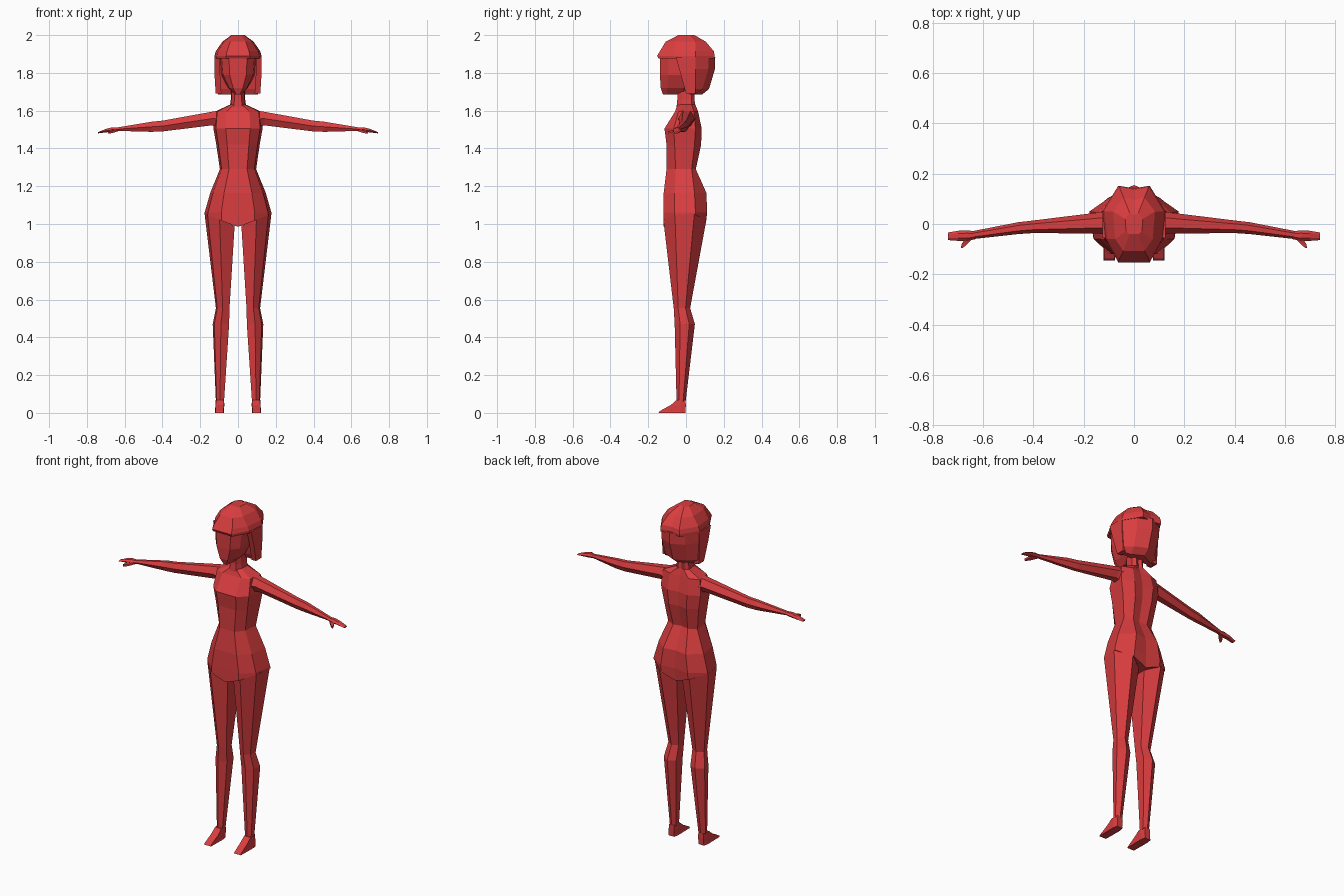
import bpy, bmesh

red = bpy.data.materials.new("red")
red.diffuse_color = (0.70, 0.047, 0.05, 1)


def loft(name, rings):
    """Skin a list of equal-length closed rings and cap both ends."""
    bm = bmesh.new()
    rows = [[bm.verts.new(p) for p in r] for r in rings]
    n = len(rows[0])
    for a, b in zip(rows, rows[1:]):
        for i in range(n):
            j = (i + 1) % n
            bm.faces.new((a[i], a[j], b[j], b[i]))
    bm.faces.new(rows[0])
    bm.faces.new(rows[-1])
    bmesh.ops.recalc_face_normals(bm, faces=bm.faces)
    me = bpy.data.meshes.new(name)
    bm.to_mesh(me)
    bm.free()
    me.materials.append(red)
    ob = bpy.data.objects.new(name, me)
    bpy.context.collection.objects.link(ob)


def full(half):
    """Complete a half ring that starts and ends on the centre line."""
    return half + [(-x, y, z) for x, y, z in reversed(half[1:-1])]


def pair(name, rings):
    """Left and right copies of a loft."""
    for side, s in (("left", 1), ("right", -1)):
        loft(f"{side}_{name}", [[(s * x, y, z) for x, y, z in r] for r in rings])


def body_ring(z, w, yf, ysf, ysb, yb, drop=0, inner=0.5):
    half = [(0, yf), (inner * w, yf), (0.9 * w, ysf), (w, ysb), (inner * w, yb), (0, yb - 0.01)]
    return full([(x, y, z - drop * (1 - x / w)) for x, y in half])


# torso: crotch, hips, waist, bust, shoulders
loft("torso", [body_ring(*r) for r in (
    (1.05, 0.177, -0.12, -0.06, 0.05, 0.107, 0.065),
    (1.06, 0.177, -0.12, -0.06, 0.05, 0.112),
    (1.165, 0.147, -0.118, -0.06, 0.045, 0.108),
    (1.29, 0.096, -0.103, -0.055, 0.03, 0.052),
    (1.42, 0.115, -0.103, -0.06, 0.045, 0.08),
    (1.505, 0.13, -0.114, -0.065, 0.05, 0.083),
    (1.595, 0.122, -0.058, -0.04, 0.042, 0.064),
    (1.632, 0.042, -0.045, -0.02, 0.03, 0.05))])

# neck
loft("neck", [body_ring(*r) for r in (
    (1.60, 0.046, -0.052, -0.02, 0.03, 0.052),
    (1.66, 0.038, -0.046, -0.02, 0.03, 0.045),
    (1.74, 0.038, -0.046, -0.02, 0.03, 0.045))])

# face: chin, jaw, cheeks, brow
loft("face", [body_ring(*r) for r in (
    (1.685, 0.018, -0.122, -0.10, -0.01, 0.0),
    (1.72, 0.052, -0.134, -0.10, -0.01, 0.01),
    (1.79, 0.088, -0.138, -0.095, -0.01, 0.01),
    (1.90, 0.098, -0.138, -0.09, -0.01, 0.01))])

# hair cap with the overhanging fringe
loft("hair_cap", [body_ring(*r) for r in (
    (1.875, 0.125, -0.145, -0.06, 0.05, 0.15),
    (1.89, 0.125, -0.153, -0.06, 0.05, 0.152),
    (1.915, 0.117, -0.138, -0.06, 0.05, 0.147),
    (1.965, 0.083, -0.108, -0.06, 0.05, 0.105),
    (2.0, 0.035, -0.04, -0.03, 0.02, 0.045))])


# hair hanging at the back and sides
def hair_ring(z, w, yf, yb):
    return full([(0, yf, z), (0.75 * w, yf, z), (w, yf, z), (w, 0.045, z),
                 (0.62 * w, yb - 0.035, z), (0, yb, z)])


loft("hair_back", [hair_ring(*r) for r in (
    (1.685, 0.105, 0.02, 0.085),
    (1.715, 0.118, 0.005, 0.122),
    (1.82, 0.125, -0.015, 0.153),
    (1.885, 0.125, -0.03, 0.155))])

# side locks
pair("hair_lock", [[(x0, y0, z), (x1, y0, z), (x1, y1, z), (x0, y1, z)] for x0, x1, y0, y1, z in (
    (0.088, 0.118, 0.0, 0.05, 1.69),
    (0.095, 0.125, -0.03, 0.05, 1.80),
    (0.095, 0.125, -0.055, 0.05, 1.885))])


# arms: shoulder, upper arm, elbow, forearm, wrist
def arm_ring(x, yf, yb, z0, z1):
    d, m = (yb - yf) * 0.27, (z0 + z1) / 2
    return [(x, yf, m), (x, yf + d, z1), (x, yb - d, z1),
            (x, yb, m), (x, yb - d, z0), (x, yf + d, z0)]


pair("arm", [arm_ring(*r) for r in (
    (0.09, -0.045, 0.055, 1.51, 1.602),
    (0.14, -0.038, 0.046, 1.522, 1.594),
    (0.40, -0.036, 0.014, 1.49, 1.547),
    (0.46, -0.04, 0.007, 1.488, 1.541),
    (0.64, -0.06, -0.028, 1.493, 1.511))])

# hands and thumbs
pair("hand", [arm_ring(*r) for r in (
    (0.63, -0.06, -0.029, 1.492, 1.511),
    (0.665, -0.068, -0.025, 1.488, 1.512),
    (0.70, -0.067, -0.027, 1.485, 1.503),
    (0.74, -0.064, -0.034, 1.48, 1.487))])
pair("thumb", [[(x, y, z - 0.006), (x + w, y, z - 0.006), (x + w, y, z + 0.006), (x, y, z + 0.006)]
               for x, y, z, w in ((0.635, -0.052, 1.497, 0.03), (0.66, -0.077, 1.489, 0.024),
                                  (0.681, -0.096, 1.485, 0.008))])


# legs: hip, thigh, knee, calf, ankle
def leg_ring(z, xi, xo, yf, yb, drop=0):
    d, w = yb - yf, xo - xi
    pts = [(xi, yf + 0.22 * d), (xi + 0.5 * w, yf), (xo - 0.1 * w, yf + 0.27 * d),
           (xo, yf + 0.72 * d), (xi + 0.5 * w, yb), (xi, yb - 0.2 * d)]
    return [(x, y, z - drop * (xo - x) / w) for x, y in pts]


pair("leg", [leg_ring(*r) for r in (
    (1.055, 0.018, 0.177, -0.12, 0.108, 0.065),
    (0.555, 0.045, 0.117, -0.065, 0.022),
    (0.47, 0.047, 0.134, -0.06, 0.047),
    (0.06, 0.074, 0.117, -0.05, -0.002))])

# feet: sole, instep, ankle
pair("foot", [[(x0, yf, z), (x1, yf, z), (x1 + 0.002, -0.03, z), (x1 - 0.004, yb, z),
               (x0 + 0.004, yb, z), (x0 - 0.002, -0.03, z)] for x0, x1, yf, yb, z in (
    (0.075, 0.121, -0.146, -0.002, 0.0),
    (0.077, 0.119, -0.138, -0.002, 0.01),
    (0.074, 0.118, -0.08, -0.001, 0.042),
    (0.076, 0.116, -0.05, -0.002, 0.068))])
